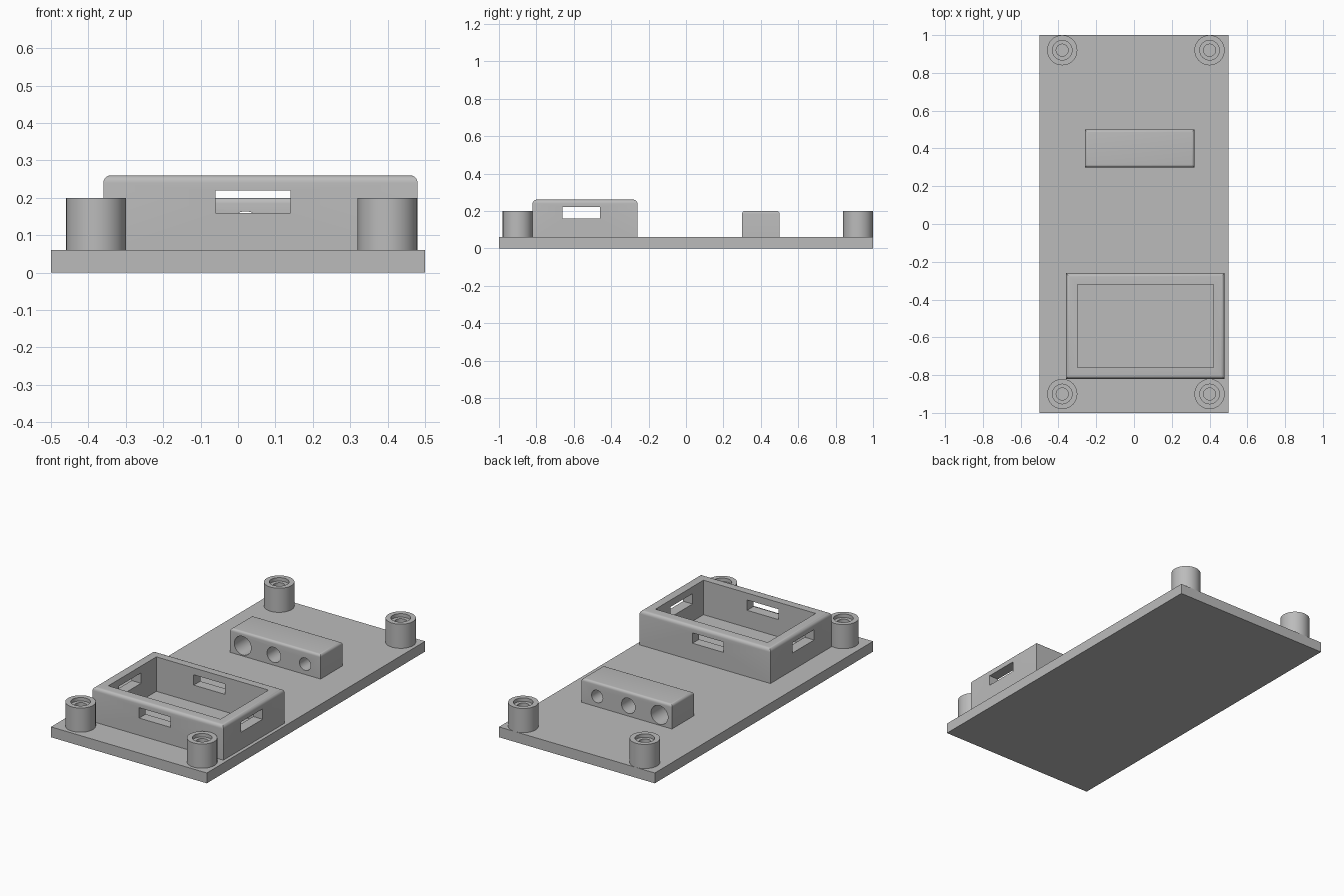
import bpy
import bmesh
from math import cos, sin, tau, radians
from mathutils import Matrix, Vector

PLATE_TOP = 0.06

if "Cube" in bpy.data.objects:
    bpy.data.objects.remove(bpy.data.objects["Cube"])

grey = bpy.data.materials.new("plain grey")
grey.use_nodes = True
grey.diffuse_color = (0.5, 0.5, 0.5, 1)
grey.node_tree.nodes["Principled BSDF"].inputs["Base Color"].default_value = (0.5, 0.5, 0.5, 1)


def finish(bm, name):
    bmesh.ops.recalc_face_normals(bm, faces=bm.faces)
    mesh = bpy.data.meshes.new(name)
    bm.to_mesh(mesh)
    bm.free()
    mesh.materials.append(grey)
    obj = bpy.data.objects.new(name, mesh)
    bpy.context.collection.objects.link(obj)
    return obj


def select(obj):
    bpy.ops.object.select_all(action='DESELECT')
    obj.select_set(True)
    bpy.context.view_layer.objects.active = obj


def smooth(obj):
    select(obj)
    bpy.ops.object.shade_smooth_by_angle(angle=radians(35))


def block(name, low, high, round_top=0):
    """Box between two corners, with optionally rounded top edges."""
    low, high = Vector(low), Vector(high)
    bm = bmesh.new()
    bmesh.ops.create_cube(bm, size=1)
    bmesh.ops.transform(bm, verts=bm.verts, matrix=Matrix.Translation(
        (low + high) / 2) @ Matrix.Diagonal((high - low).to_4d()))
    if round_top:
        edges = [e for e in bm.edges if all(v.co.z > high.z - 1e-4 for v in e.verts)]
        bmesh.ops.bevel(bm, geom=edges, offset=round_top, segments=5,
                        profile=0.5, affect='EDGES')
    return finish(bm, name)


def rod(name, x, y, z, radius, length):
    """Cylinder lying along y."""
    bm = bmesh.new()
    bmesh.ops.create_cone(bm, cap_ends=True, segments=32, radius1=radius,
                          radius2=radius, depth=length,
                          matrix=Matrix.Translation((x, y, z)) @ Matrix.Rotation(tau / 4, 4, 'X'))
    return finish(bm, name)


def cut(obj, cutters):
    for cutter in cutters:
        select(obj)
        mod = obj.modifiers.new("cut", 'BOOLEAN')
        mod.operation = 'DIFFERENCE'
        mod.solver = 'EXACT'
        mod.object = cutter
        bpy.ops.object.modifier_apply(modifier=mod.name)
        bpy.data.objects.remove(cutter)


def post(name, x, y, segments=32):
    """Hollow standoff with a stepped bore, turned from a profile."""
    profile = [(0.08, PLATE_TOP), (0.08, 0.2), (0.052, 0.2),
               (0.052, 0.18), (0.032, 0.18), (0.032, PLATE_TOP)]
    bm = bmesh.new()
    rings = [[bm.verts.new((x + r * cos(tau * i / segments), y + r * sin(tau * i / segments), z))
              for i in range(segments)] for r, z in profile]
    # The closing strip seals the underside against the plate
    for a, b in zip(rings, rings[1:] + rings[:1]):
        for i in range(segments):
            j = (i + 1) % segments
            bm.faces.new((a[i], a[j], b[j], b[i]))
    smooth(finish(bm, name))


# Base plate
block("base_plate", (-0.5, -1, 0), (0.5, 1, PLATE_TOP))

# Open frame with a slot in each wall
frame = block("open_frame", (-0.36, -0.82, PLATE_TOP), (0.48, -0.26, 0.26), 0.02)
cut(frame, [
    block("cavity", (-0.3, -0.76, 0), (0.42, -0.32, 0.4)),
    block("slot_y", (-0.06, -0.95, 0.16), (0.14, -0.1, 0.22)),
    block("slot_x", (-0.6, -0.66, 0.16), (0.7, -0.46, 0.22)),
])
smooth(frame)

# Solid bar with three through holes of falling size
bar = block("drilled_bar", (-0.26, 0.3, PLATE_TOP), (0.32, 0.5, 0.2), 0.015)
cut(bar, [rod("hole", x, 0.4, 0.12, r, 0.4)
          for x, r in ((-0.18, 0.054), (0.02, 0.044), (0.22, 0.036))])
smooth(bar)

# Corner posts
for end, y in (("front", -0.9), ("back", 0.92)):
    for side, x in (("right", -0.38), ("left", 0.4)):
        post(f"{end}_{side}_post", x, y)
